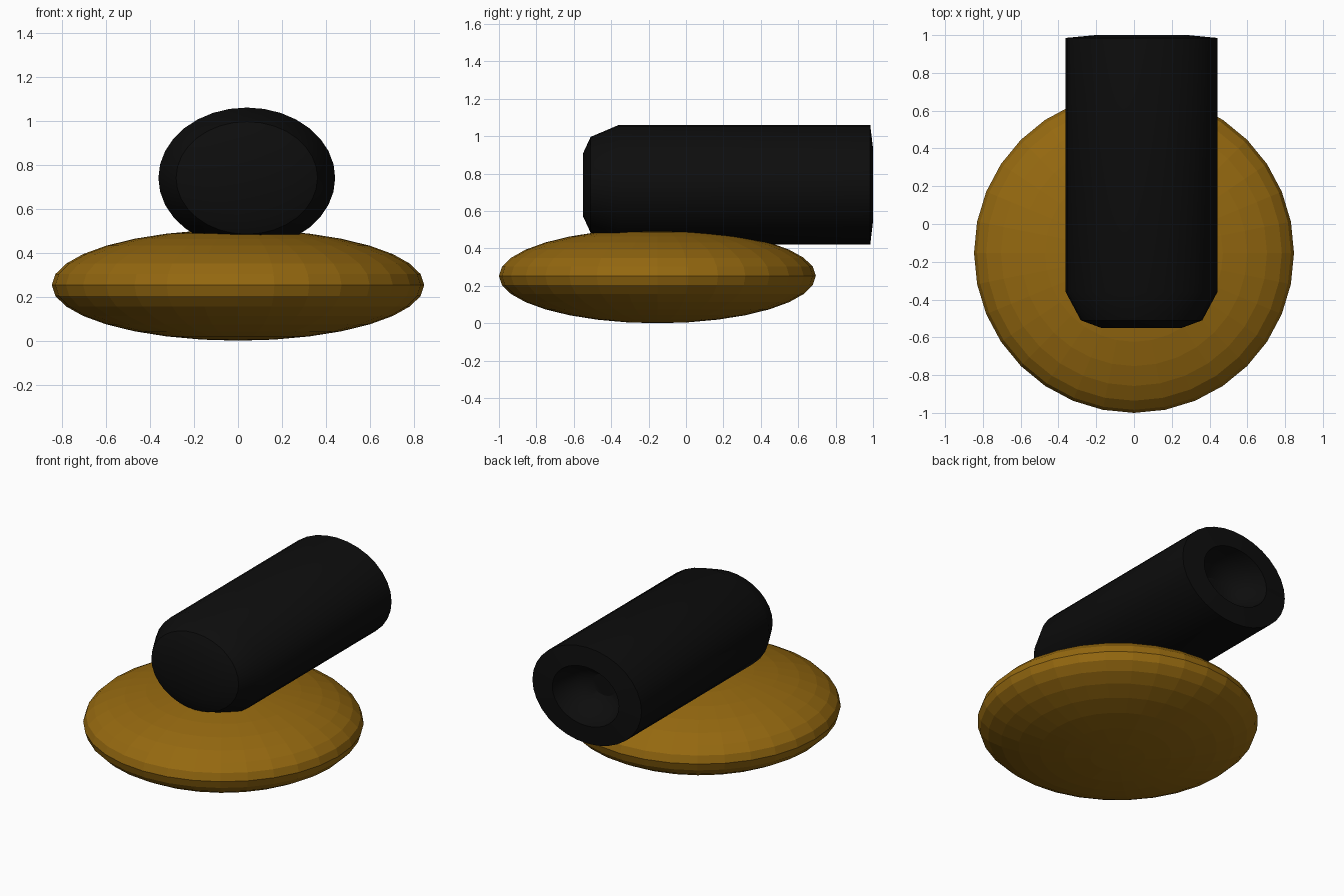
import bpy, bmesh
from math import sin, cos, pi

if "Cube" in bpy.data.objects:
    bpy.data.objects.remove(bpy.data.objects["Cube"])

SIDES = 32


def material(name, color):
    m = bpy.data.materials.new(name)
    m.diffuse_color = color
    m.use_nodes = True
    m.node_tree.nodes["Principled BSDF"].inputs["Base Color"].default_value = m.diffuse_color
    return m


def finish(bm, name, mat):
    bmesh.ops.recalc_face_normals(bm, faces=bm.faces)
    mesh = bpy.data.meshes.new(name)
    bm.to_mesh(mesh)
    bm.free()
    mesh.materials.append(mat)
    obj = bpy.data.objects.new(name, mesh)
    bpy.context.collection.objects.link(obj)
    return obj


# Flattened round base
bm = bmesh.new()
bmesh.ops.create_uvsphere(bm, u_segments=SIDES, v_segments=16, radius=1)
bmesh.ops.scale(bm, vec=(0.847, 0.847, 0.253), verts=bm.verts)
bmesh.ops.translate(bm, vec=(0, -0.153, 0.253), verts=bm.verts)
finish(bm, "base_disc", material("amber", (0.30, 0.14, 0.005, 1)))

# Oval barrel: (y, radius factor) from the closed nose to the bottom of the bore
profile = [(-0.55, 0.53), (-0.51, 0.80), (-0.36, 1.0), (0.985, 1.0),
           (1.0, 0.61), (0.93, 0.57), (0.84, 0.42), (0.80, 0.22)]
bm = bmesh.new()
rings = []
for y, f in profile:
    rings.append([bm.verts.new((0.04 + 0.402 * f * cos(2 * pi * i / SIDES), y,
                                0.74 + 0.32 * f * sin(2 * pi * i / SIDES)))
                  for i in range(SIDES)])
for a, b in zip(rings, rings[1:]):
    for i in range(SIDES):
        j = (i + 1) % SIDES
        bm.faces.new((a[i], a[j], b[j], b[i]))
bm.faces.new(rings[0])
bm.faces.new(rings[-1])
barrel = finish(bm, "barrel", material("black", (0.004, 0.004, 0.004, 1)))

# Soft shading around the barrel, crisp rims
bpy.context.view_layer.objects.active = barrel
barrel.select_set(True)
bpy.ops.object.shade_smooth_by_angle(angle=pi / 6)
